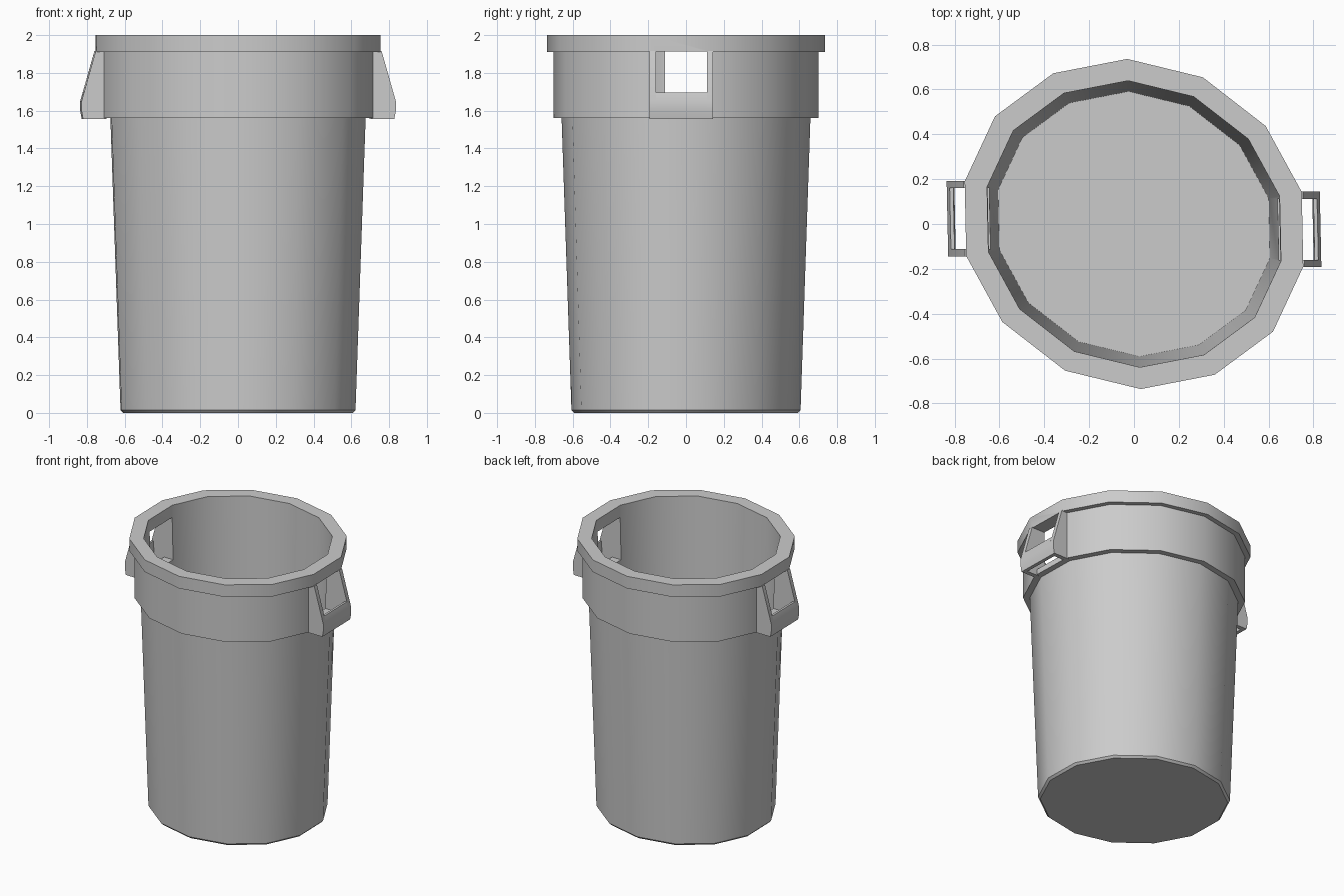
import bpy, bmesh, math
from mathutils import Matrix

if "Cube" in bpy.data.objects:
    bpy.data.objects.remove(bpy.data.objects["Cube"])

# Half of the 14-sided rim outline; the other half is its 180 degree turn
HALF = [(0.755, -0.19), (0.748, 0.143), (0.587, 0.437), (0.307, 0.654),
        (-0.03, 0.736), (-0.36, 0.672), (-0.62, 0.48)]
OUTLINE = HALF + [(-x, -y) for x, y in HALF]


def make_object(name, bm):
    bmesh.ops.recalc_face_normals(bm, faces=bm.faces)
    mesh = bpy.data.meshes.new(name)
    bm.to_mesh(mesh)
    bm.free()
    ob = bpy.data.objects.new(name, mesh)
    bpy.context.collection.objects.link(ob)
    return ob


def loft(name, levels):
    """Scaled outline rings joined in order, capped at both ends."""
    bm = bmesh.new()
    rings = [[bm.verts.new((x * s, y * s, z)) for x, y in OUTLINE] for s, z in levels]
    n = len(OUTLINE)
    for a, b in zip(rings, rings[1:]):
        for i in range(n):
            j = (i + 1) % n
            bm.faces.new((a[i], a[j], b[j], b[i]))
    bm.faces.new(rings[0])
    bm.faces.new(rings[-1])
    return make_object(name, bm)


def prism(bm, profile, y0, y1):
    """Extrude an x-z profile along the handle facet."""
    ends = [[bm.verts.new((x - 0.021 * (y + 0.024), y, z)) for x, z in profile]
            for y in (y0, y1)]
    n = len(profile)
    for i in range(n):
        j = (i + 1) % n
        bm.faces.new((ends[0][i], ends[0][j], ends[1][j], ends[1][i]))
    for e in ends:
        bm.faces.new(e)


def both_sides(bm):
    """Repeat the geometry on the opposite side by a half turn."""
    dup = bmesh.ops.duplicate(bm, geom=bm.verts[:] + bm.edges[:] + bm.faces[:])
    verts = [g for g in dup["geom"] if isinstance(g, bmesh.types.BMVert)]
    bmesh.ops.rotate(bm, verts=verts, cent=(0, 0, 0), matrix=Matrix.Rotation(math.pi, 3, 'Z'))


def smooth(ob):
    bpy.ops.object.select_all(action='DESELECT')
    ob.select_set(True)
    bpy.context.view_layer.objects.active = ob
    bpy.ops.object.shade_smooth_by_angle(angle=math.radians(32))


# Bin: tapered body, collar band, rim and hollow inside
bin_body = loft("bin_body", [
    (0.805, 0.0), (0.824, 0.015), (0.895, 1.56), (0.953, 1.56), (0.953, 1.91),
    (1.0, 1.91), (1.0, 2.0), (0.868, 2.0), (0.803, 0.03)])

# Hand openings through the collar
bm = bmesh.new()
prism(bm, [(0.5, 1.60), (0.9, 1.60), (0.9, 1.912), (0.5, 1.912)], -0.16, 0.112)
both_sides(bm)
cutter = make_object("opening_cutter", bm)
mod = bin_body.modifiers.new("openings", 'BOOLEAN')
mod.operation = 'DIFFERENCE'
mod.solver = 'EXACT'
mod.object = cutter
bpy.context.view_layer.objects.active = bin_body
bpy.ops.object.modifier_apply(modifier=mod.name)
bpy.data.objects.remove(cutter)
smooth(bin_body)

# Handles: two side plates and a lower grip bar on each side
plate = [(0.70, 1.556), (0.824, 1.556), (0.832, 1.60), (0.832, 1.65),
         (0.757, 1.915), (0.70, 1.915)]
grip = [(0.798, 1.556), (0.824, 1.556), (0.832, 1.60), (0.832, 1.65),
        (0.819, 1.697), (0.803, 1.697)]
bm = bmesh.new()
prism(bm, plate, -0.192, -0.16)
prism(bm, plate, 0.112, 0.144)
prism(bm, grip, -0.16, 0.112)
both_sides(bm)
smooth(make_object("handles", bm))
